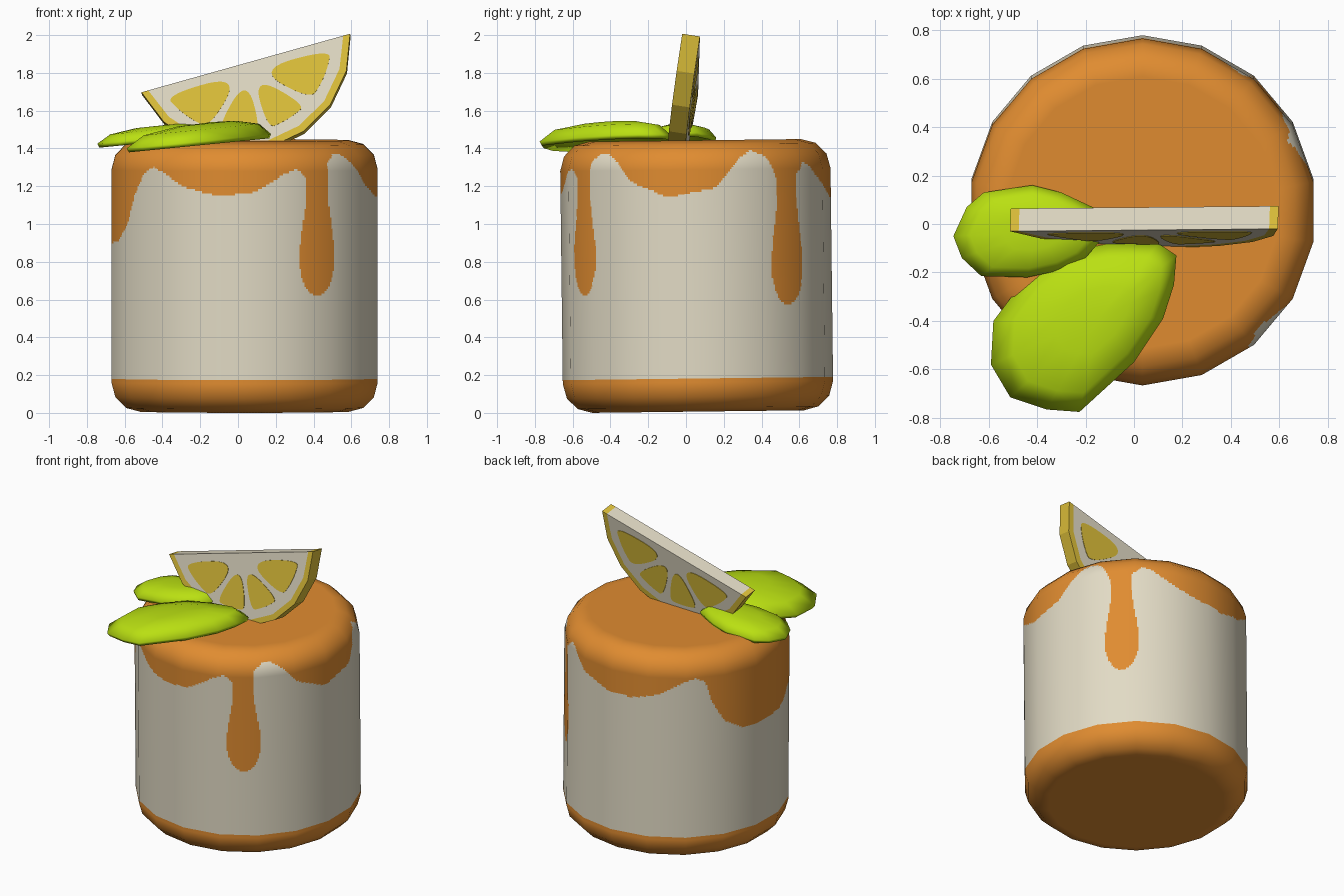
import bpy, bmesh, math
from mathutils import Vector

if "Cube" in bpy.data.objects:
    bpy.data.objects.remove(bpy.data.objects["Cube"])


def material(name, rgb):
    m = bpy.data.materials.new(name)
    m.diffuse_color = (*rgb, 1)
    m.use_nodes = True
    m.node_tree.nodes["Principled BSDF"].inputs["Base Color"].default_value = m.diffuse_color
    return m


ORANGE = material("orange_icing", (0.745, 0.262, 0.030))
CREAM = material("cream", (0.761, 0.708, 0.558))
YELLOW = material("lemon_yellow", (0.73, 0.527, 0.042))
GREEN = material("leaf_green", (0.49, 0.745, 0.006))


def make_object(name, verts, faces, mats):
    me = bpy.data.meshes.new(name)
    me.from_pydata(verts, [], faces)
    for m in mats:
        me.materials.append(m)
    ob = bpy.data.objects.new(name, me)
    bpy.context.collection.objects.link(ob)
    return ob


def fix_normals(ob):
    bm = bmesh.new()
    bm.from_mesh(ob.data)
    bmesh.ops.recalc_face_normals(bm, faces=bm.faces)
    bm.to_mesh(ob.data)
    bm.free()


# ---- icing edge: height of the orange edge by angle in degrees, plus two long drips
EDGE = [(-170, .9), (-161, .91), (-150, 1.0), (-145.5, 1.15), (-139, 1.27), (-133, 1.3),
        (-128, 1.28), (-118, 1.2), (-101, 1.145), (-85, 1.17), (-72, 1.27), (-67, 1.29),
        (-63, 1.25), (-53, 1.3), (-47, 1.375), (-43, 1.375), (-36, 1.325), (-29, 1.225),
        (-12, 1.14), (8, 1.19), (18.7, 1.34), (25.7, 1.39), (33, 1.35), (37, 1.25),
        (49, 1.27), (54, 1.335), (60, 1.3), (70, 1.21), (85, 1.15), (101, 1.135), (116, 1.18),
        (129, 1.27), (135, 1.29), (140, 1.256), (143, 1.123), (150, .975), (162, .886),
        (181, .885), (190, .9)]
DRIPS = [(-57, .62), (43, .575)]


def edge_height(a):
    if a < -170:
        a += 360
    for (a0, h0), (a1, h1) in zip(EDGE, EDGE[1:]):
        if a0 <= a <= a1:
            return h0 + (h1 - h0) * (a - a0) / (a1 - a0)
    return .9


def drip_half_width(z, bottom):
    mid = bottom + .2
    if z < bottom:
        return 0
    if z < mid:
        return 8.8 * math.sqrt(1 - ((mid - z) / .2) ** 2)
    t = min(1, (z - mid) / (1.18 - mid))
    return 5.3 + 3.5 * (.5 + .5 * math.cos(math.pi * t))


# ---- cake: 18-sided body with rounded rims, fine cells for the painted icing
R, H, B, SIDES, SUB, TILT = .7155, 1.436, .155, 18, 24, .012


def arc(deg, zc):
    a = math.radians(deg)
    return (R - B + B * math.cos(a), zc + B * math.sin(a), deg)


keys = [arc(-90, B), arc(-60, B), arc(-30, B), arc(0, B), (R, .175, 0), (R, .55, 0),
        arc(0, H - B), arc(30, H - B), arc(60, H - B), arc(90, H - B)]
steps = [1, 1, 1, 1, 1, 62, 7, 5, 3]
profile = [keys[0]]
for k0, k1, n in zip(keys, keys[1:], steps):
    for i in range(1, n + 1):
        profile.append(tuple(p + (q - p) * i / n for p, q in zip(k0, k1)))

COLS = SIDES * SUB
ring = []
for j in range(COLS):
    s, f = divmod(j, SUB)
    a0 = math.radians(10 + 20 * s)
    a1 = a0 + math.radians(20)
    t = f / SUB
    ring.append((math.cos(a0) * (1 - t) + math.cos(a1) * t,
                 math.sin(a0) * (1 - t) + math.sin(a1) * t))
verts, normals, faces = [], [], []
for r, z, deg in profile:
    c, s = math.cos(math.radians(deg)), math.sin(math.radians(deg))
    for x, y in ring:
        verts.append((x * r, y * r, z))
        normals.append(Vector((x * c, y * c, s)).normalized())
rows = len(profile)
for i in range(rows - 1):
    for j in range(COLS):
        k = (j + 1) % COLS
        faces.append((i * COLS + j, i * COLS + k, (i + 1) * COLS + k, (i + 1) * COLS + j))
faces.append(tuple(reversed(range(COLS))))
faces.append(tuple(range((rows - 1) * COLS, rows * COLS)))
cake = make_object("cake", verts, faces, [ORANGE, CREAM])
for p in cake.data.polygons:
    x, y, z = p.center
    z += y * TILT + .007
    p.use_smooth = True
    if p.center.z < .175 or p.center.z > H - .005:
        continue
    a = math.degrees(math.atan2(y, x))
    in_drip = any(abs(a - c) < drip_half_width(z, b) for c, b in DRIPS)
    if z < edge_height(a) and not in_drip:
        p.material_index = 1
cake.data.normals_split_custom_set_from_vertices(normals)
cake.location = (.035, .065, .007)
cake.rotation_euler = (math.asin(TILT), 0, 0)

# ---- lemon slice: local u along the cut edge, w downwards, n through the thickness
U = Vector((1.105, .01, .31)).normalized()
N = U.cross(Vector((.27, -.155, -.95))).normalized()
W = N.cross(U).normalized()
if W.z > 0:
    W = -W
ORIGIN = Vector((.0425, .022, 1.845))
THICK, RIM, DROP = .095, .585, .115


def place(u, w, n):
    return ORIGIN + U * u + W * w + N * n


def rim_points(r):
    pts = []
    for i in range(9):
        a = math.radians(-78.7 + 157.4 * i / 8)
        w = 0 if i in (0, 8) else r * math.cos(a) - DROP
        pts.append((r * math.sin(a), w))
    return pts


# body with yellow rind and pale pith
outer, inner = rim_points(RIM), rim_points(RIM * .935)
verts = [place(u, w, n) for n in (-THICK / 2, THICK / 2) for u, w in outer + inner]
faces, mats = [], []
for o in (0, 18):
    faces.append(tuple(range(o + 9, o + 18)))
    mats.append(1)
    for i in range(8):
        faces.append((o + i, o + i + 1, o + i + 10, o + i + 9))
        mats.append(0)
for i in range(8):
    faces.append((i, i + 1, i + 19, i + 18))
    mats.append(0)
for a, b, m in ((0, 9, 0), (9, 17, 1), (17, 8, 0)):
    faces.append((a, b, b + 18, a + 18))
    mats.append(m)
slice_body = make_object("lemon_slice", verts, faces, [YELLOW, CREAM])
for p, m in zip(slice_body.data.polygons, mats):
    p.material_index = m
fix_normals(slice_body)

# flesh segments, thin inlays showing on both faces
TIP_W, GAP, FLESH = .032, .018, .485


def flesh_corner(a, side):
    d = (math.cos(a), math.sin(a))
    x, y = -d[1] * GAP * side, d[0] * GAP * side + TIP_W + DROP
    b = x * d[0] + y * d[1]
    t = -b + math.sqrt(b * b - (x * x + y * y - FLESH ** 2))
    return x + d[0] * t, y + d[1] * t - DROP


def round_off(pts, times=3):
    for _ in range(times):
        new = []
        for p, q in zip(pts, pts[1:] + pts[:1]):
            for t in (.25, .75):
                new.append((p[0] + (q[0] - p[0]) * t, p[1] + (q[1] - p[1]) * t))
        pts = new
    return pts


verts, faces = [], []
for s in range(4):
    a0, a1 = math.radians(45 * s), math.radians(45 * s + 45)
    am = (a0 + a1) / 2
    tip = GAP / math.sin(math.radians(22.5))
    c0, c1 = flesh_corner(a0, 1), flesh_corner(a1, -1)
    b0, b1 = (math.atan2(c[1] + DROP, c[0]) for c in (c0, c1))
    pts = [(math.cos(am) * tip, math.sin(am) * tip + TIP_W)]
    for i in range(4):
        b = b0 + (b1 - b0) * i / 3
        pts.append((FLESH * math.cos(b), FLESH * math.sin(b) - DROP))
    pts = round_off(pts)
    o, n = len(verts), len(pts)
    for d in (-1, 1):
        verts += [place(u, w, d * (THICK / 2 + .003)) for u, w in pts]
    faces += [tuple(range(o, o + n)), tuple(range(o + n, o + 2 * n))]
    faces += [(o + i, o + (i + 1) % n, o + n + (i + 1) % n, o + n + i) for i in range(n)]
fix_normals(make_object("lemon_flesh", verts, faces, [YELLOW]))


# ---- leaves: domed pads grown from a top outline
def leaf(name, outline, centre, z_left, slope, dome):
    x_left = min(p[0] for p in outline)
    n = len(outline)
    verts, faces = [], []
    shells = [(.35, .5, 0), (.8, .15, 0), (.97, 0, -.022), (1, 0, 0), (.8, .58, .008),
              (.4, .9, .008)]
    for k, d, lift in shells:
        for x, y in outline:
            px, py = (centre[0] + (x - centre[0]) * k, centre[1] + (y - centre[1]) * k)
            verts.append((px, py, z_left + slope * (px - x_left) + d * dome + lift))
    for i in range(len(shells) - 1):
        for j in range(n):
            k = (j + 1) % n
            faces.append((i * n + j, i * n + k, (i + 1) * n + k, (i + 1) * n + j))
    for base, d in ((0, .55), ((len(shells) - 1) * n, 1.05)):
        verts.append((*centre, z_left + slope * (centre[0] - x_left) + d * dome))
        faces += [(base + j, base + (j + 1) % n, len(verts) - 1) for j in range(n)]
    ob = make_object(name, verts, faces, [GREEN])
    fix_normals(ob)
    for p in ob.data.polygons:
        p.use_smooth = True


leaf("large_leaf",
     [(.175, -.13), (.165, -.25), (.12, -.39), (0, -.57), (-.225, -.775), (-.36, -.765),
      (-.51, -.715), (-.59, -.58), (-.58, -.4), (-.46, -.24), (-.3, -.12), (-.1, -.08), (.1, -.08)],
     (-.14, -.38), 1.40, .1, .09)
leaf("small_leaf",
     [(-.745, -.05), (-.69, .07), (-.62, .13), (-.42, .16), (-.3, .13), (-.15, .06),
      (-.13, -.06), (-.2, -.14), (-.3, -.19), (-.44, -.22), (-.63, -.215), (-.71, -.14)],
     (-.4, -.03), 1.425, .1, .06)
